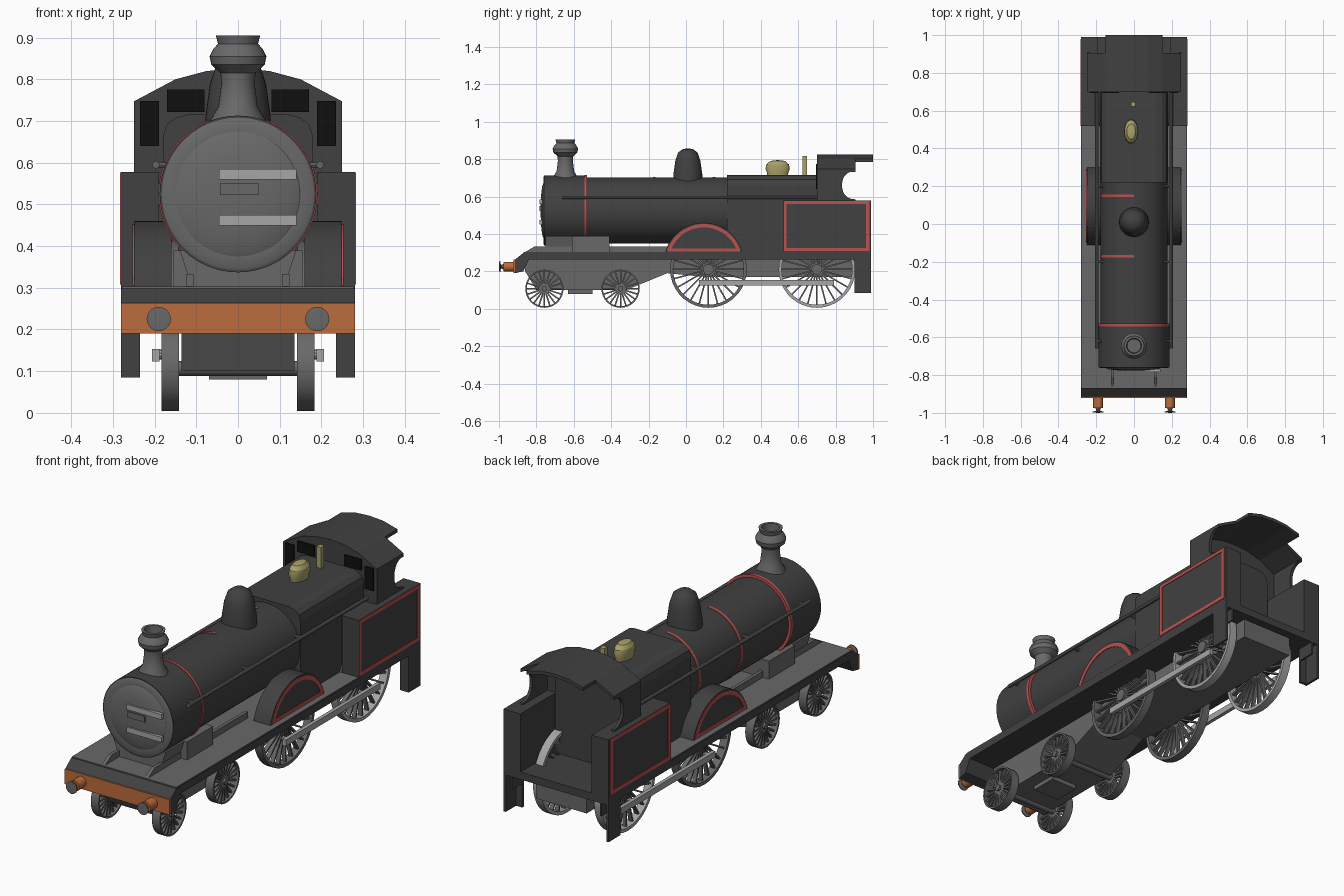
import bpy, bmesh
from math import sin, cos, pi, radians
from mathutils import Vector, Matrix

cube = bpy.data.objects.get("Cube")
if cube:
    bpy.data.objects.remove(cube, do_unlink=True)


def material(name, *rgb):
    m = bpy.data.materials.new(name)
    m.use_nodes = True
    m.diffuse_color = (*rgb, 1)
    m.node_tree.nodes["Principled BSDF"].inputs["Base Color"].default_value = (*rgb, 1)
    return m


DARK = material("dark grey", .052, .052, .052)
GREY = material("mid grey", .14, .14, .14)
STEEL = material("light steel", .38, .38, .38)
RED = material("red lining", .5, .08, .08)
ORANGE = material("orange beam", .5, .15, .045)
BRASS = material("brass", .4, .36, .14)
BLACK = material("black", .005, .005, .005)


def finish(bm, name, mat, smooth=False):
    bmesh.ops.recalc_face_normals(bm, faces=bm.faces)
    me = bpy.data.meshes.new(name)
    bm.to_mesh(me)
    bm.free()
    me.materials.append(mat)
    ob = bpy.data.objects.new(name, me)
    bpy.context.collection.objects.link(ob)
    if smooth:
        bpy.ops.object.select_all(action='DESELECT')
        ob.select_set(True)
        bpy.context.view_layer.objects.active = ob
        bpy.ops.object.shade_smooth_by_angle(angle=radians(35))
    return ob


def prism(name, pts, a, b, axis, mat, smooth=False):
    """Extrude a profile: (y, z) points along x, or (x, z) points along y."""
    bm = bmesh.new()
    vs = [bm.verts.new((a, p, q) if axis == 'x' else (p, a, q)) for p, q in pts]
    face = bm.faces.new(vs)
    new = bmesh.ops.extrude_face_region(bm, geom=[face])["geom"]
    d = (b - a, 0, 0) if axis == 'x' else (0, b - a, 0)
    bmesh.ops.translate(bm, vec=d, verts=[v for v in new if isinstance(v, bmesh.types.BMVert)])
    return finish(bm, name, mat, smooth)


def box(name, x, y, z, mat):
    return prism(name, [(y[0], z[0]), (y[1], z[0]), (y[1], z[1]), (y[0], z[1])], *x, 'x', mat)


def spin_profile(bm, prof, centre, axis, steps, closed=False):
    """Turn (radius, distance along axis) points about an axis."""
    ax = Vector(axis)
    side = Vector((0, 0, 1)) if ax.z == 0 else Vector((1, 0, 0))
    c = Vector(centre)
    vs = [bm.verts.new(c + side * r + ax * t) for r, t in prof]
    es = [bm.edges.new(e) for e in zip(vs, vs[1:])]
    if closed:
        es.append(bm.edges.new((vs[-1], vs[0])))
    bmesh.ops.spin(bm, geom=vs + es, cent=c, axis=ax, angle=2 * pi, steps=steps)
    bmesh.ops.remove_doubles(bm, verts=bm.verts, dist=1e-5)


def lathe(name, prof, centre, axis, mat, steps=40):
    bm = bmesh.new()
    spin_profile(bm, prof, centre, axis, steps)
    return finish(bm, name, mat, True)


def rod(name, r, length, centre, axis, mat, steps=16):
    return lathe(name, [(0, 0), (r, 0), (r, length), (0, length)], centre, axis, mat, steps)


def arc(cx, cz, r, a0, a1, n=24):
    return [(cx + r * cos(radians(a0 + (a1 - a0) * i / n)),
             cz + r * sin(radians(a0 + (a1 - a0) * i / n))) for i in range(n + 1)]


def wheel(name, x, y, r, width, spokes, rim_mat):
    c = (x, y, r + .005)
    bm = bmesh.new()
    h = width / 2
    spin_profile(bm, [(r, -h), (r, h), (r * .92, h), (r * .92, -h)], c, (1, 0, 0), 36, True)
    finish(bm, name + "_rim", rim_mat, True)
    bm = bmesh.new()
    spin_profile(bm, [(0, -h), (r * .14, -h), (r * .14, h), (0, h)], c, (1, 0, 0), 16)
    for i in range(spokes):
        bmesh.ops.create_cube(bm, size=1, matrix=Matrix.Translation(c)
                              @ Matrix.Rotation(2 * pi * i / spokes, 4, 'X')
                              @ Matrix.Translation((0, 0, r * .53))
                              @ Matrix.Diagonal((width * .5, .008, r * .84, 1)))
    finish(bm, name + "_spokes", GREY)


Y = (0, 1, 0)
Z = (0, 0, 1)
CZ = .525  # boiler centre height

# Running plate, front beam and chassis
prism("running_plate", [(-.915, .19), (-.915, .262), (-.87, .298), (.99, .298), (.99, .262),
                        (-.84, .262), (-.87, .2)], -.28, .28, 'x', DARK)
box("deck_top", (-.278, .278), (-.868, .52), (.297, .303), GREY)
box("front_beam", (-.28, .28), (-.921, -.914), (.19, .263), ORANGE)
prism("chassis", [(-.86, .265), (-.86, .2), (-.8, .1), (-.32, .1), (-.1, .19), (.1, .17),
                  (.95, .17), (.95, .265)], -.135, .135, 'x', GREY)
box("bogie_plate", (-.07, .07), (-.63, -.5), (.08, .11), GREY)

# Saddle and cylinder block under the smokebox
prism("saddle", [(-.11, .3), (.11, .3), (.14, .39), (-.14, .39)], -.75, -.6, 'y', GREY)
box("cylinder_block", (-.155, .155), (-.61, -.41), (.3, .39), GREY)

# Smokebox, boiler and door
rod("smokebox", .188, .225, (0, -.76, CZ), Y, DARK, 56)
rod("boiler", .177, .78, (0, -.54, CZ), Y, DARK, 56)
lathe("smokebox_door", [(0, -.018), (.08, -.015), (.13, -.009), (.152, 0)],
      (-.005, -.76, CZ), Y, GREY, 48)
lathe("smokebox_front_ring", [(.15, -.003), (.178, -.003), (.188, .003)], (0, -.76, CZ), Y, GREY, 48)
for z in (.4625, .572):
    box("door_hinge", (-.045, .14), (-.784, -.768), (z - .0125, z + .0125), STEEL)
box("door_plate", (-.043, .05), (-.783, -.77), (.522, .55), GREY)
rod("smokebox_band", .1905, .014, (0, -.542, CZ), Y, RED, 56)
for y in (-.17, .15):
    prism("boiler_band", arc(0, CZ, .1795, 90, 260) + arc(0, CZ, .174, 260, 90),
          y - .007, y + .007, 'y', RED)

# Chimney, dome, safety valve and whistle
lathe("chimney", [(.075, -.07), (.068, 0), (.047, .035), (.04, .09), (.042, .115), (.064, .135),
                  (.068, .155), (.06, .172), (.048, .185), (.053, .205), (.04, .205), (.036, .14),
                  (0, .14)], (0, -.645, .7), Z, GREY, 32)
lathe("dome", [(.08, -.03), (.077, .03), (.067, .1), (.052, .145), (.028, .163), (0, .168)],
      (0, .01, .69), Z, DARK, 32)
valve = lathe("safety_valve_cover", [(.055, -.01), (.057, .01), (.065, .03), (.06, .055), (.04, .073),
                                     (0, .078)], (0, 0, 0), Z, BRASS, 24)
valve.scale.x = .58
valve.location = (-.015, .49, .717)
box("whistle", (-.017, .007), (.623, .647), (.71, .817), BRASS)

# Firebox
prism("firebox", [(-.18, .3), (.18, .3), (.18, .66), (.172, .69), (.15, .708), (.12, .716),
                  (-.12, .716), (-.15, .708), (-.172, .69), (-.18, .66)], .22, .74, 'y', DARK)

# Cab front and arched roof
ARCH = [(-.25, .747), (-.15, .8), (-.075, .82), (0, .825), (.075, .82), (.15, .8), (.25, .747)]
prism("cab_front", [(-.25, .3)] + ARCH + [(.25, .3)], .7, .72, 'y', DARK)


def roof(name, pts, y0, y1):
    prism(name, pts + [(x, z - .016) for x, z in reversed(pts)], y0, y1, 'y', DARK)


roof("cab_roof", ARCH, .7, .905)
roof("roof_overhang", ARCH[1:-1], .905, 1)

for s in (-1, 1):
    def bx(name, x, y, z, mat):
        return box(name, (s * x[0], s * x[1]), y, z, mat)

    # Sloping frame plates ahead of the saddle
    prism("frame_plate", [(-.865, .3), (-.81, .333), (-.1, .333), (-.1, .3)],
          s * .107, s * .123, 'x', GREY)

    # Cab windows
    bx("side_window", (.19, .235), (.694, .702), (.64, .748), BLACK)
    prism("upper_window", [(s * .08, .722), (s * .17, .722), (s * .17, .775), (s * .08, .775)],
          .694, .702, 'y', BLACK)

    # Cab side with the rounded rear opening
    prism("cab_side", [(.7, .57), (.91, .57), (.905, .585)] + arc(.9, .65, .065, 260, 180, 8)
          + arc(.9, .67, .065, 180, 100, 8) + [(.905, .748), (.7, .748)],
          s * .235, s * .25, 'x', DARK)

    # Side bunker with red lining
    bx("side_bunker", (.19, .28), (.52, .99), (.298, .578), DARK)
    for y, z in (((.52, .538), (.308, .576)), ((.962, .98), (.308, .576)),
                 ((.52, .98), (.308, .325)), ((.52, .98), (.56, .576))):
        bx("bunker_lining", (.278, .283), y, z, RED)

    # Splasher with red lining
    prism("splasher", arc(.095, .247, .213, 14, 166), s * .16, s * .25, 'x', DARK)
    prism("splasher_lining", arc(.095, .247, .206, 18, 162) + arc(.095, .247, .188, 162, 18),
          s * .248, s * .253, 'x', RED)
    bx("splasher_sill", (.248, .253), (-.1, .29), (.306, .322), RED)

    # Handrail
    rod("handrail", .009, 1.36, (s * .197, -.66, .595), Y, GREY, 10)
    for y in (-.62, -.2, .2):
        rod("handrail_knob", .007, .05, (s * .15, y, .595), (s, 0, 0), GREY, 8)

    # Buffers
    lathe("buffer_housing", [(0, 0), (.026, 0), (.026, .06), (0, .06)],
          (s * .19, -.915, .225), (0, -1, 0), ORANGE, 20)
    lathe("buffer_head", [(.016, 0), (.01, .012), (.012, .017), (.029, .02), (.029, .025), (0, .027)],
          (s * .19, -.973, .225), (0, -1, 0), GREY, 20)

    # Rear steps, open at the back
    bx("step_front", (.235, .28), (.9, .912), (.085, .298), DARK)
    bx("step_outer", (.268, .28), (.9, .99), (.085, .298), DARK)
    bx("step_inner", (.235, .243), (.9, .99), (.2, .298), DARK)

    # Wheels, axles and coupling rod
    for y in (-.757, -.35):
        wheel("bogie_wheel", s * .163, y, .102, .042, 20, GREY)
    for y, mat in ((.12, GREY), (.7, STEEL)):
        wheel("driving_wheel", s * .163, y, .205, .04, 24, mat)
        rod("crank_pin", .012, .04, (s * .165, y - .02, .14), (s, 0, 0), STEEL, 10)
    bx("coupling_rod", (.188, .206), (.07, .79), (.123, .153), STEEL)

for y, z in ((-.757, .107), (-.35, .107), (.12, .21), (.7, .21)):
    rod("axle", .018, .3, (-.15, y, z), (1, 0, 0), GREY, 12)
